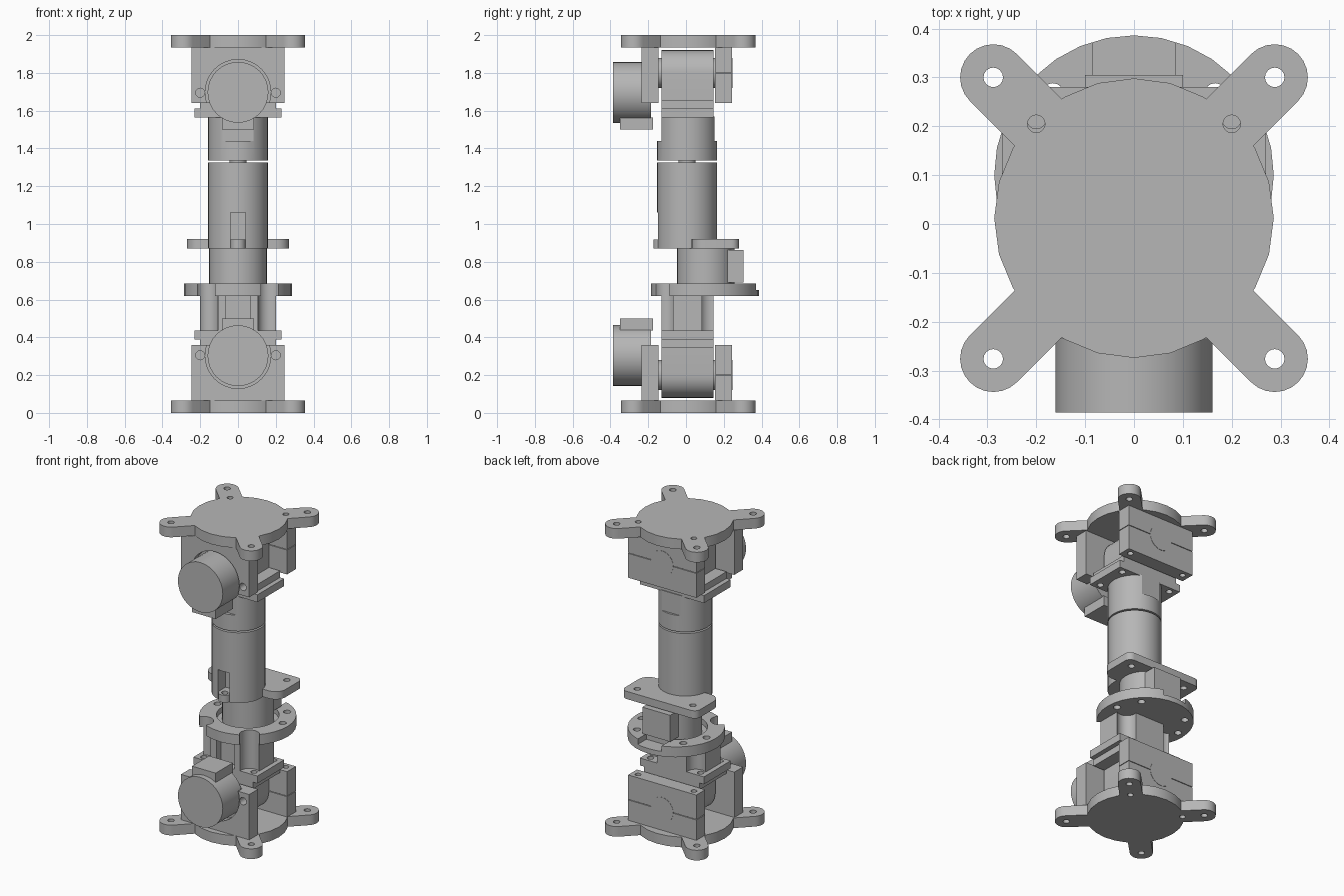
import bpy, bmesh, math
from math import pi, cos, sin
from mathutils import Matrix

old = bpy.data.objects.get("Cube")
if old:
    bpy.data.objects.remove(old)

GREY = (0.47, 0.47, 0.47, 1)
metal = bpy.data.materials.new("plain_grey")
metal.use_nodes = True
metal.diffuse_color = GREY
metal.node_tree.nodes["Principled BSDF"].inputs["Base Color"].default_value = GREY


def finish(name, bm):
    bmesh.ops.recalc_face_normals(bm, faces=bm.faces)
    me = bpy.data.meshes.new(name)
    bm.to_mesh(me)
    bm.free()
    me.materials.append(metal)
    ob = bpy.data.objects.new(name, me)
    bpy.context.scene.collection.objects.link(ob)
    return ob


def box(name, x, y, z):
    """Box from (low, high) ranges."""
    bm = bmesh.new()
    bmesh.ops.create_cube(bm, size=1)
    for v in bm.verts:
        v.co = [r[0] if c < 0 else r[1] for c, r in zip(v.co, (x, y, z))]
    return finish(name, bm)


def prism(name, outline, low, high, axis="z"):
    """Extrude an outline along z, or an (x, z) outline along y."""
    bm = bmesh.new()
    put = (lambda a, b: (a, b, low)) if axis == "z" else (lambda a, b: (a, low, b))
    face = bm.faces.new([bm.verts.new(put(a, b)) for a, b in outline])
    new = bmesh.ops.extrude_face_region(bm, geom=[face])["geom"]
    move = (0, 0, high - low) if axis == "z" else (0, high - low, 0)
    bmesh.ops.translate(bm, vec=move, verts=[g for g in new if isinstance(g, bmesh.types.BMVert)])
    return finish(name, bm)


def arc(a, b, r, start=0, end=2 * pi, n=24, closed=True):
    steps = n if closed else n + 1
    return [(a + r * cos(start + (end - start) * i / n),
             b + r * sin(start + (end - start) * i / n)) for i in range(steps)]


def rod(name, a, b, r, low, high, axis="z", n=24):
    return prism(name, arc(a, b, r, n=n), low, high, axis)


def combine(target, tools, op="DIFFERENCE"):
    for tool in tools:
        mod = target.modifiers.new(op.lower(), "BOOLEAN")
        mod.operation, mod.object, mod.solver = op, tool, "EXACT"
        bpy.context.view_layer.objects.active = target
        bpy.ops.object.modifier_apply(modifier=mod.name)
        bpy.data.objects.remove(tool)
    return target


CY = 0.012          # centre of the end plates in y
SIDES = (-1, 1)
BODY_Y = (-0.13, 0.145)


def joint(end, flip):
    """End plate, clevis, motor and knuckle; flip mirrors it to the top."""
    made = []
    # star shaped end plate with four lugs
    plate = rod(end + "_plate", 0, CY, 0.286, 0, 0.066)
    arms = []
    for turn in (pi / 4, -pi / 4):
        pts = arc(0.407, 0, 0.068, -pi / 2, pi / 2, 12, False)
        pts += arc(-0.407, 0, 0.068, pi / 2, 3 * pi / 2, 12, False)
        arm = prism("arm", pts, 0, 0.066)
        arm.data.transform(Matrix.Translation((0, CY, 0)) @ Matrix.Rotation(turn, 4, "Z"))
        arms.append(arm)
    combine(plate, arms, "UNION")
    holes = [rod("hole", sx * 0.288, CY + sy * 0.288, 0.02, -0.1, 0.1, n=16)
             for sx in SIDES for sy in SIDES]
    holes += [rod("hole", sx * 0.2, 0.205, 0.018, -0.1, 0.1, n=16) for sx in SIDES]
    made.append(combine(plate, holes))

    # front clevis cheek with motor seat and cross holes
    cheek = box(end + "_front_cheek", (-0.245, 0.245), (-0.235, -0.145), (0.066, 0.36))
    cuts = [rod("seat", 0, 0.303, 0.174, -0.3, -0.19, "y", 32)]
    cuts += [rod("hole", s * 0.2, 0.305, 0.024, -0.3, -0.17, "y", 16) for s in SIDES]
    made.append(combine(cheek, cuts))

    # split back clevis cheek with bolt holes
    for part, z in (("base", (0.066, 0.198)), ("cap", (0.202, 0.36))):
        cheek = box(end + "_back_cheek_" + part, (-0.245, 0.245), (0.153, 0.244), z)
        made.append(combine(cheek, [rod("hole", s * 0.2, 0.205, 0.018, 0, 0.5, n=16)
                                    for s in SIDES]))
    made.append(rod(end + "_pivot_pin", 0, 0.2, 0.08, -0.15, 0.246, "y"))

    # motor with connector block
    made.append(rod(end + "_motor", 0, 0.303, 0.161, -0.386, -0.185, "y", 32))
    made.append(box(end + "_connector", (-0.085, 0.085), (-0.35, -0.175), (0.435, 0.5)))

    # rounded knuckle carrying the saddle
    pts = arc(0, 0.2, 0.12, pi, 2 * pi, 16, False) + [(0.12, 0.35), (-0.12, 0.35)]
    made.append(prism(end + "_knuckle", pts, *BODY_Y, "y"))
    made.append(box(end + "_saddle_step", (-0.2, 0.2), BODY_Y, (0.345, 0.39)))
    saddle = box(end + "_saddle", (-0.23, 0.23), BODY_Y, (0.388, 0.436))
    made.append(combine(saddle, [rod("hole", sx * 0.18, 0.007 + sy * 0.1, 0.02, 0.3, 0.6, n=16)
                                 for sx in SIDES for sy in SIDES]))
    if flip:
        for ob in made:
            ob.data.transform(Matrix.Translation((0, 0, 2)) @ Matrix.Diagonal((1, 1, -1, 1)))
            ob.data.flip_normals()


joint("lower", False)
joint("upper", True)

# lower housing block with corner screw channels
housing = box("housing", (-0.2, 0.2), BODY_Y, (0.434, 0.625))
cuts = [rod("channel", sx * 0.165, 0.007 + sy * 0.125, 0.06, 0.4, 0.7)
        for sx in SIDES for sy in SIDES]
cuts.append(box("recess", (-0.065, 0.065), (-0.2, -0.08), (0.4, 0.7)))
combine(housing, cuts)

# round flange with bore, screw holes, front notches and back step
flange = rod("round_flange", 0, 0.1, 0.286, 0.618, 0.685, n=32)
cuts = [rod("bore", 0, 0.1, 0.185, 0.65, 0.8, n=32)]
cuts += [rod("notch", s * 0.165, -0.118, 0.06, 0.5, 0.8) for s in SIDES]
cuts += [rod("hole", 0.235 * cos(a), 0.1 + 0.235 * sin(a), 0.022, 0.5, 0.8, n=16)
         for a in (0.1, pi / 4, 3 * pi / 4, pi - 0.1)]
cuts.append(box("step", (-0.085, 0.085), (0.285, 0.5), (0.65, 0.8)))
combine(flange, cuts)

# offset gear drum and back block
rod("gear_drum", 0, 0.105, 0.153, 0.64, 0.872, n=32)
box("back_block", (-0.1, 0.1), (0.12, 0.305), (0.69, 0.862))

# mounting flange: rounded back bar plus a front tab
corners = [(0.23, 0.24, 0.04, 0), (-0.23, 0.24, 0.04, pi / 2),
           (-0.2, 0.1, 0.07, pi), (0.2, 0.1, 0.07, 1.5 * pi)]
outline = []
for cx, cy, r, start in corners:
    outline += arc(cx, cy, r, start, start + pi / 2, 6, False)
bar = prism("mounting_flange", outline, 0.87, 0.92)
combine(bar, [rod("hole", s * 0.2, 0.215, 0.02, 0.8, 1, n=16) for s in SIDES])
tab_outline = arc(0, -0.133, 0.04, pi, 2 * pi, 12, False) + [(0.04, 0), (-0.04, 0)]
combine(prism("front_tab", tab_outline, 0.87, 0.918),
        [rod("hole", 0, -0.135, 0.02, 0.8, 1, n=16)])

# main tube with access slot
tube = rod("main_tube", 0, 0.006, 0.159, 0.87, 1.326, n=32)
combine(tube, [box("slot", (-0.041, 0.041), (-0.3, -0.07), (0.8, 1.062))])
rod("tube_neck", 0, 0.006, 0.045, 1.32, 1.34)

# upper tube with two flats
upper = rod("upper_tube", 0, 0.006, 0.159, 1.336, 1.57, n=32)
combine(upper, [box("flat", (-0.3, 0.3), y, (1.44, 1.7))
                for y in ((-0.3, BODY_Y[0]), (BODY_Y[1] + 0.005, 0.3))])

# smooth round walls, keep edges crisp
for ob in bpy.context.scene.collection.objects:
    ob.select_set(ob.type == "MESH")
bpy.ops.object.shade_smooth_by_angle(angle=math.radians(25))
